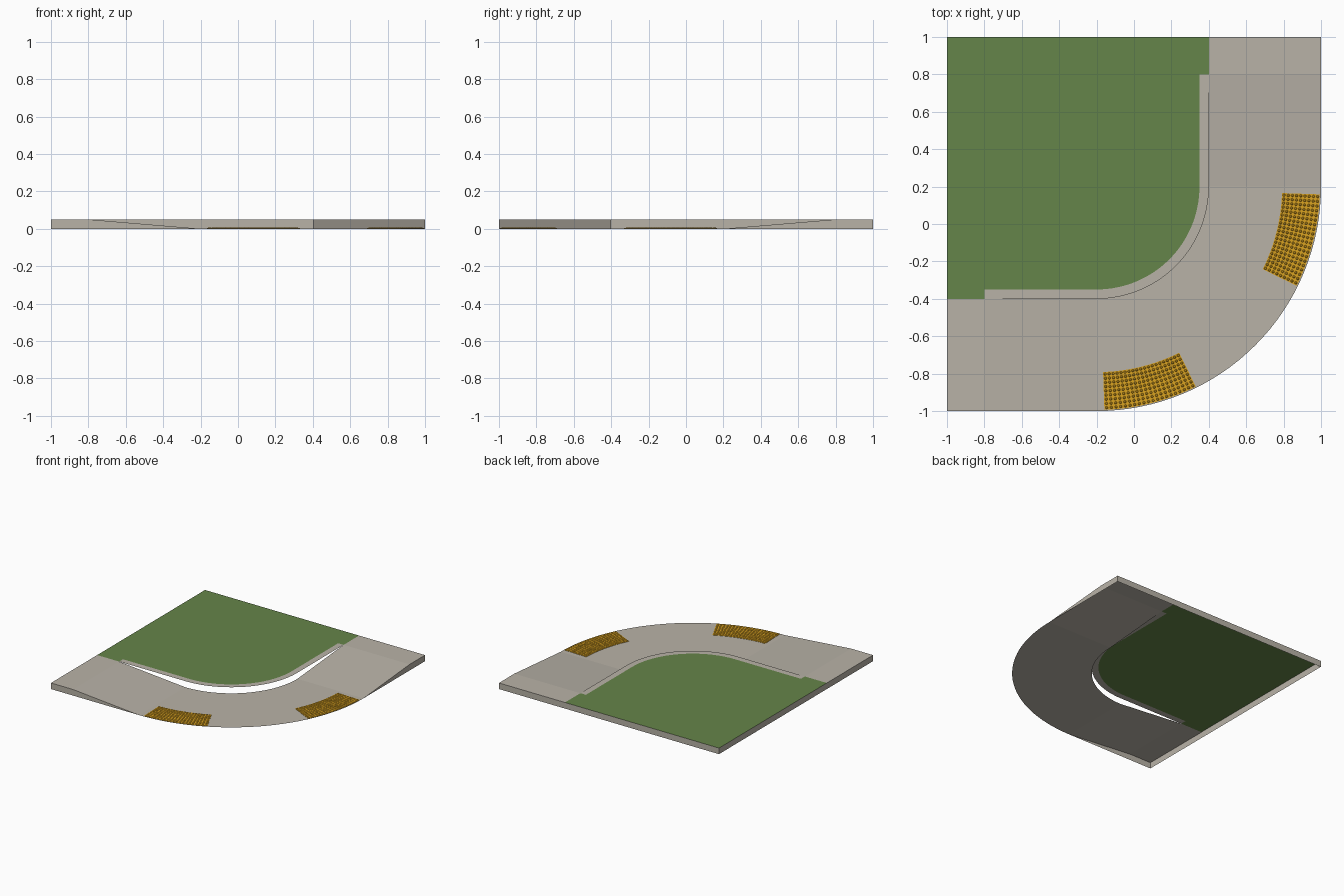
import bpy, math

if "Cube" in bpy.data.objects:
    bpy.data.objects.remove(bpy.data.objects["Cube"])

H = 0.05                 # kerb height
CX, CY = -0.2, 0.2       # centre of the corner arc
SEG = 32


def material(name, rgb):
    m = bpy.data.materials.new(name)
    m.diffuse_color = (*rgb, 1)
    m.use_nodes = True
    m.node_tree.nodes["Principled BSDF"].inputs["Base Color"].default_value = m.diffuse_color
    return m


concrete = material("concrete", (0.485, 0.45, 0.39))
grass = material("grass green", (0.131, 0.234, 0.067))
yellow = material("tactile yellow", (0.69, 0.36, 0.015))


def make(name, verts, faces, mat):
    me = bpy.data.meshes.new(name)
    me.from_pydata(verts, [], faces)
    me.materials.append(mat)
    ob = bpy.data.objects.new(name, me)
    bpy.context.collection.objects.link(ob)
    return ob


def polar(r, deg):
    a = math.radians(deg)
    return (CX + r * math.cos(a), CY + r * math.sin(a))


def flip(p):
    """Reflect across the diagonal of the corner."""
    return (-p[1], -p[0])


def path(r, ys):
    """Straight run, quarter arc, mirrored straight run, at radius r."""
    straight = [(CX + r, y) for y in ys]
    arc = [polar(r, -90 * i / SEG) for i in range(SEG + 1)]
    return straight + arc + [flip(p) for p in reversed(straight)]


def strip(name, inner, outer, zs, mat):
    n = len(inner)
    verts = [(*p, z) for p, z in zip(inner, zs)] + [(*p, z) for p, z in zip(outer, zs)]
    faces = [(i, i + 1, n + i + 1, n + i) for i in range(n - 1)]
    return make(name, verts, faces, mat)


# pavement: level ends, ramps down to a flush curved corner
ys = [1, 0.8]
inner, outer = path(0.6, ys), path(1.2, ys)
zs = [H, H] + [0] * (SEG + 1) + [H, H]
strip("pavement", inner, outer, zs, concrete)

# pavement side walls, tapering with the ramps, and the two end walls
sides = [
    ([(1, 1, 0), (1, 1, H), (1, 0.8, H), (1, 0.2, 0)], "ramp_side"),
    ([(0.4, 1, 0), (0.4, 1, H), (1, 1, H), (1, 1, 0)], "pavement_end"),
]
for pts, name in sides:
    make(name + "_right", pts, [(3, 2, 1, 0) if name == "ramp_side" else (0, 1, 2, 3)], concrete)
    mirrored = [(*flip(p), p[2]) for p in pts]
    make(name + "_front", mirrored, [(0, 1, 2, 3) if name == "ramp_side" else (3, 2, 1, 0)], concrete)

# raised kerb lip along the lawn
lip_in, lip_out = path(0.55, [0.8]), path(0.6, [0.8])
strip("kerb_lip", lip_in, lip_out, [H] * len(lip_in), concrete)

# lawn
outline = [(-1, 1), (-1, -0.4), (-0.8, -0.4)] + lip_in[::-1] + [(0.4, 0.8), (0.4, 1)]
make("lawn", [(*p, H) for p in outline], [tuple(range(len(outline)))], grass)

# lawn border walls, with outer and inner skins
for d, order, skin in ((0, (0, 1, 2, 3), "outer"), (0.002, (3, 2, 1, 0), "inner")):
    back = [(-1 + d, 1 - d, 0), (-1 + d, 1 - d, H), (0.4, 1 - d, H), (0.4, 1 - d, 0)]
    left = [(*flip(p), p[2]) for p in back]
    make("lawn_back_wall_" + skin, back, [order], concrete)
    make("lawn_left_wall_" + skin, left, [order[::-1]], concrete)


# tactile paving: thin curved plates carrying a grid of flat-topped studs
def tactile(name, a0, a1, r0=0.992, r1=1.194, top=0.003):
    n = 12
    verts, faces = [], []
    for i in range(n + 1):
        a = a0 + (a1 - a0) * i / n
        for r, z in ((r0, 0.0005), (r0, top), (r1, top), (r1, 0.0005)):
            verts.append((*polar(r, a), z))
    for i in range(n):
        b, c = 4 * i, 4 * i + 4
        faces += [(b + k, b + k + 1, c + k + 1, c + k) for k in range(3)]
    faces += [(3, 2, 1, 0), tuple(4 * n + k for k in range(4))]
    rows, cols, s = 9, 20, 8
    for i in range(rows):
        r = r0 + (r1 - r0) * (i + 0.5) / rows
        for j in range(cols):
            x, y = polar(r, a0 + (a1 - a0) * (j + 0.5) / cols)
            b = len(verts)
            for rad, z in ((0.0075, top), (0.0045, top + 0.0035)):
                for k in range(s):
                    t = 2 * math.pi * k / s
                    verts.append((x + rad * math.cos(t), y + rad * math.sin(t), z))
            faces += [(b + k, b + (k + 1) % s, b + s + (k + 1) % s, b + s + k) for k in range(s)]
            faces.append(tuple(b + s + k for k in range(s)))
    make(name, verts, faces, yellow)


tactile("tactile_paving_right", -26.4, -2)
tactile("tactile_paving_front", -88, -63.6)
